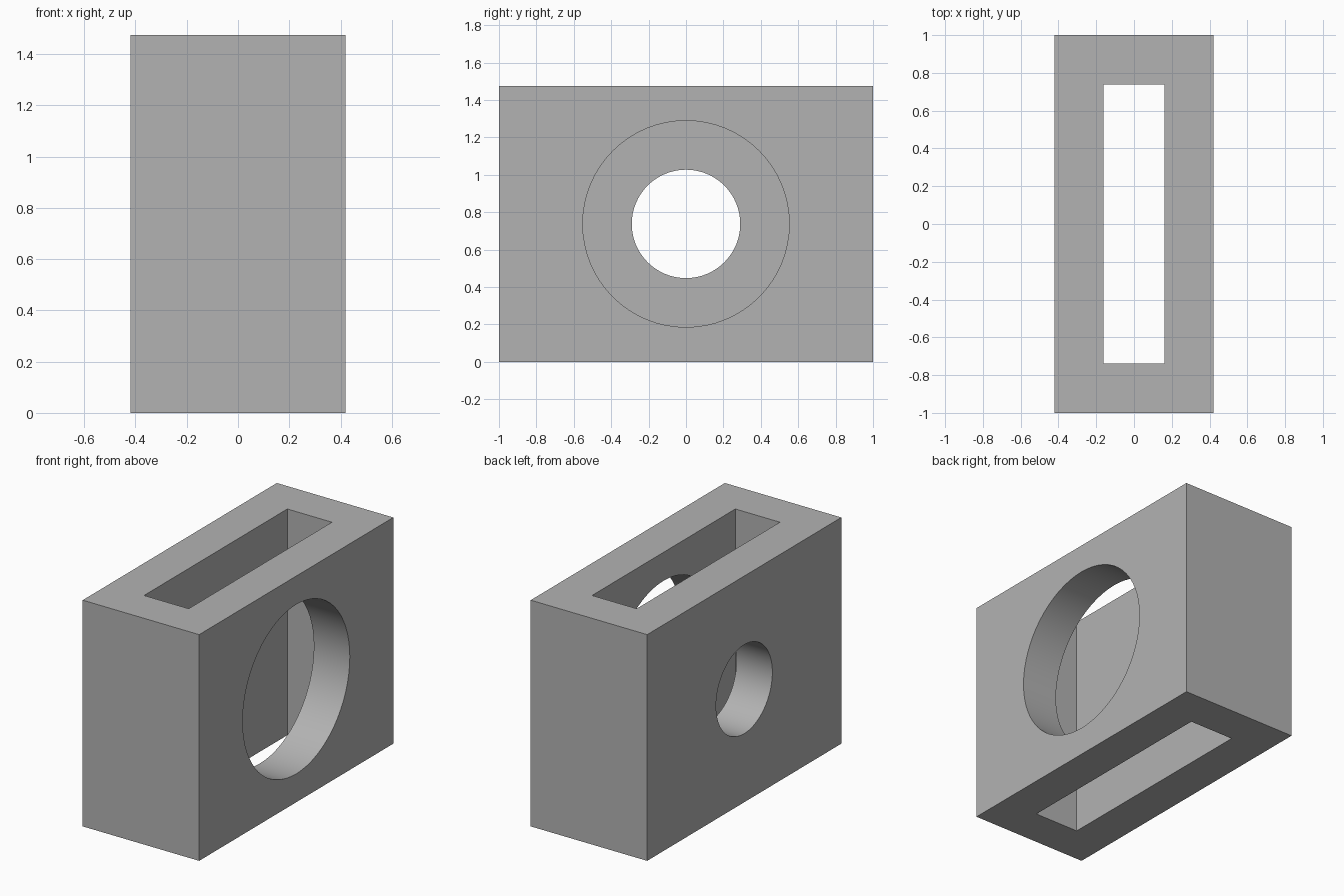
import bpy
import math

default_cube = bpy.data.objects.get("Cube")
if default_cube:
    bpy.data.objects.remove(default_cube, do_unlink=True)

WIDTH, LENGTH, HEIGHT = 0.84, 2.0, 1.475
MIDDLE = HEIGHT / 2

grey = bpy.data.materials.new("plain grey")
grey.use_nodes = True
grey.diffuse_color = (0.45, 0.45, 0.45, 1)
grey.node_tree.nodes["Principled BSDF"].inputs["Base Color"].default_value = grey.diffuse_color


def add_box(name, size):
    bpy.ops.mesh.primitive_cube_add(size=1, location=(0, 0, MIDDLE))
    box = bpy.context.object
    box.name = name
    box.scale = size
    bpy.ops.object.transform_apply(location=False, rotation=False, scale=True)
    box.data.materials.append(grey)
    return box


def add_bore(name, radius, side):
    # Runs from the middle of the slot out past one broad wall
    bpy.ops.mesh.primitive_cylinder_add(
        vertices=64, radius=radius, depth=0.6,
        location=(side * 0.3, 0, MIDDLE), rotation=(0, math.pi / 2, 0))
    bore = bpy.context.object
    bore.name = name
    bore.data.materials.append(grey)
    return bore


# Solid body
body = add_box("body", (WIDTH, LENGTH, HEIGHT))

# Vertical slot, large opening on the left wall, small opening on the right wall
cutters = [
    add_box("slot_cutter", (0.322, 1.476, HEIGHT + 0.4)),
    add_bore("large_hole_cutter", 0.552, 1),
    add_bore("small_hole_cutter", 0.29, -1),
]

bpy.ops.object.select_all(action="DESELECT")
body.select_set(True)
bpy.context.view_layer.objects.active = body
for cutter in cutters:
    cutter.hide_render = True
    cut = body.modifiers.new(cutter.name, "BOOLEAN")
    cut.operation = "DIFFERENCE"
    cut.solver = "EXACT"
    cut.object = cutter
    bpy.ops.object.modifier_apply(modifier=cut.name)
    bpy.data.objects.remove(cutter, do_unlink=True)

# Rounded hole walls with crisp rims
bpy.ops.object.shade_smooth_by_angle(angle=math.radians(30))
